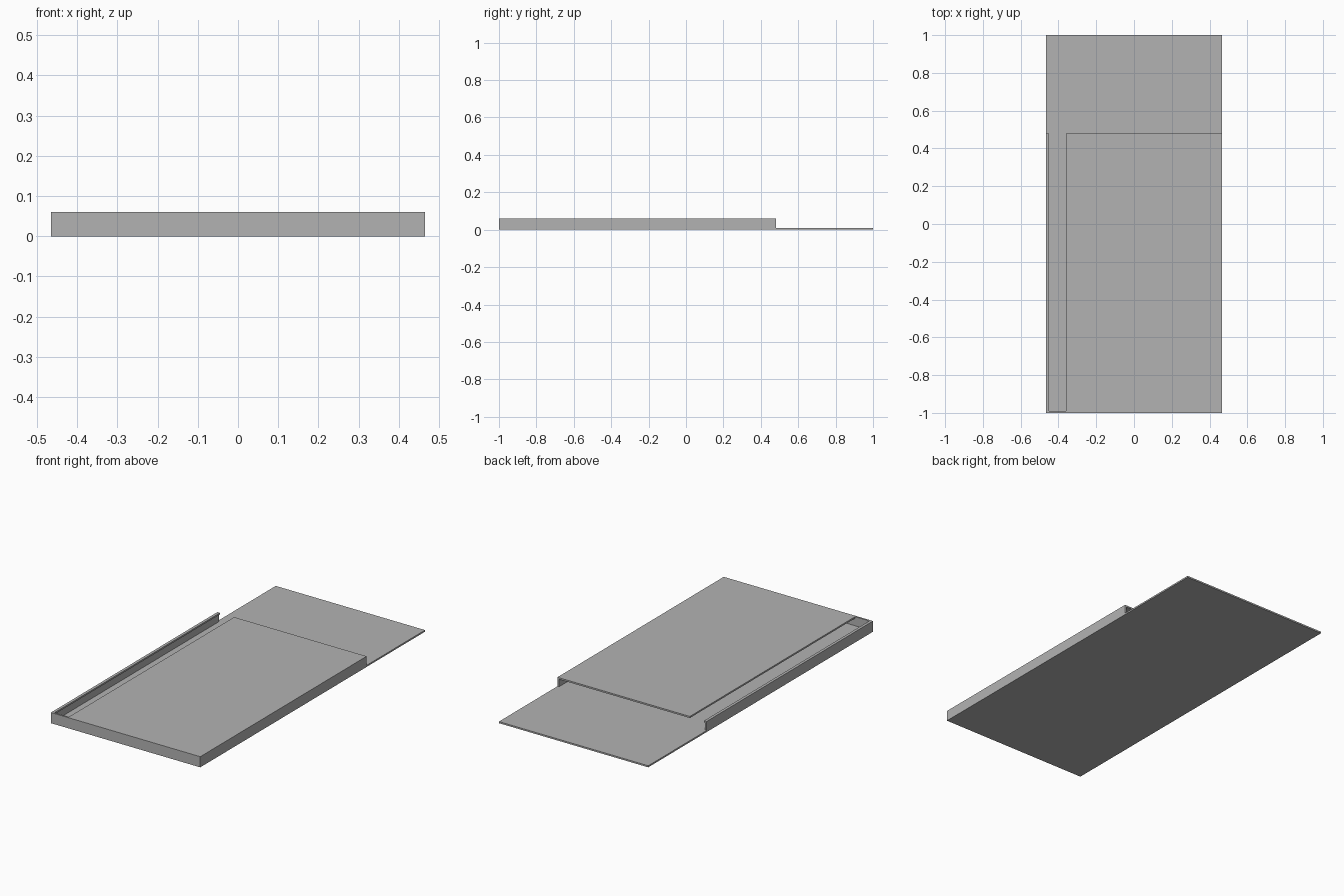
import bpy
import bmesh
from mathutils import Vector

cube = bpy.data.objects.get("Cube")
if cube:
    bpy.data.objects.remove(cube, do_unlink=True)

# Overall dimensions
HALF_W, HALF_L, HEIGHT = 0.465, 1.0, 0.06
SHEET, WALL, LIP = 0.009, 0.01, 0.016
LID_END, SLOT_EDGE = 0.48, -0.36

grey = bpy.data.materials.new("plain grey")
grey.use_nodes = True
colour = (0.45, 0.45, 0.45, 1)
grey.diffuse_color = colour
grey.node_tree.nodes["Principled BSDF"].inputs["Base Color"].default_value = colour


def extrude_profile(name, profile, y0, y1):
    """Extrude a closed x-z outline from y0 to y1."""
    bm = bmesh.new()
    face = bm.faces.new([bm.verts.new((x, y0, z)) for x, z in profile])
    result = bmesh.ops.extrude_face_region(bm, geom=[face])
    moved = [g for g in result["geom"] if isinstance(g, bmesh.types.BMVert)]
    bmesh.ops.translate(bm, verts=moved, vec=Vector((0, y1 - y0, 0)))
    bmesh.ops.recalc_face_normals(bm, faces=bm.faces)
    mesh = bpy.data.meshes.new(name)
    bm.to_mesh(mesh)
    bm.free()
    mesh.materials.append(grey)
    obj = bpy.data.objects.new(name, mesh)
    bpy.context.collection.objects.link(obj)
    return obj


def rectangle(x0, x1, z0, z1):
    return [(x0, z0), (x1, z0), (x1, z1), (x0, z1)]


def hooked_wall(outer, wall_inner, top_inner):
    """Upright wall with a sheet folded inward along its top."""
    under = HEIGHT - SHEET
    return [(outer, SHEET), (outer, HEIGHT), (top_inner, HEIGHT),
            (top_inner, under), (wall_inner, under), (wall_inner, SHEET)]


# Long base sheet, bare at the back
extrude_profile("base_plate", rectangle(-HALF_W, HALF_W, 0, SHEET), -HALF_L, HALF_L)

# Closed front end
front_inner = -HALF_L + WALL
extrude_profile("front_wall", rectangle(-HALF_W, HALF_W, SHEET, HEIGHT),
                -HALF_L, front_inner)

# Side wall carrying the wide lid, open at the back
extrude_profile("lid_and_side_wall", hooked_wall(HALF_W, HALF_W - WALL, SLOT_EDGE),
                front_inner, LID_END)

# Opposite wall with a narrow lip beside the slot
extrude_profile("lipped_side_wall", hooked_wall(-HALF_W, -HALF_W + WALL, -HALF_W + LIP),
                front_inner, LID_END)
